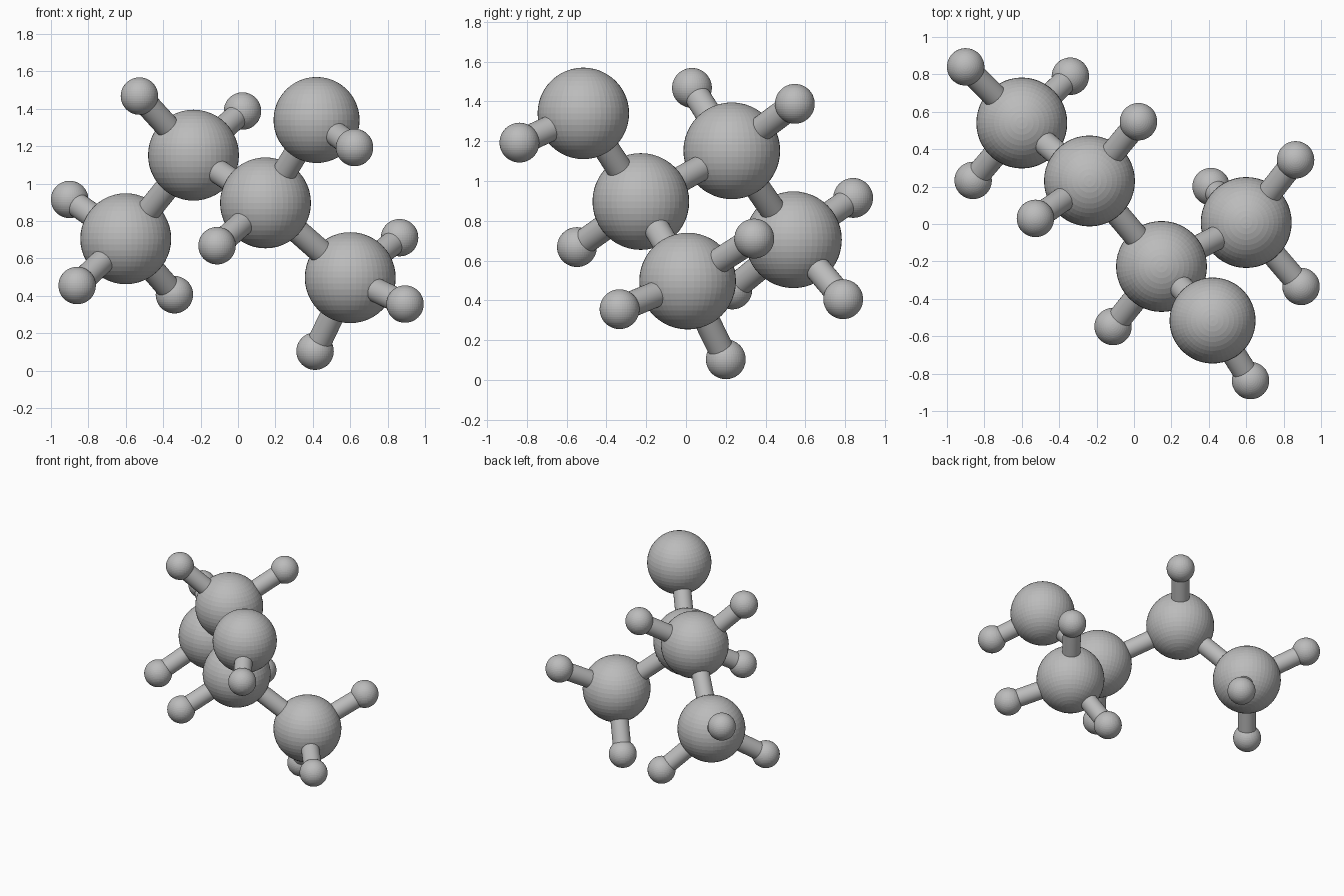
import bpy
from mathutils import Vector

cube = bpy.data.objects.get("Cube")
if cube:
    bpy.data.objects.remove(cube, do_unlink=True)

# One flat grey for everything
grey = bpy.data.materials.new("plain_grey")
grey.use_nodes = True
colour = (0.5, 0.5, 0.5, 1)
grey.diffuse_color = colour
grey.node_tree.nodes["Principled BSDF"].inputs["Base Color"].default_value = colour

LARGE, MEDIUM, SMALL, ROD = 0.243, 0.23, 0.10, 0.065


def finish(name):
    obj = bpy.context.object
    obj.name = name
    obj.data.materials.append(grey)
    return obj


def ball(name, centre, radius):
    bpy.ops.mesh.primitive_uv_sphere_add(
        segments=48, ring_count=24, radius=radius, location=centre)
    finish(name)


def rod(name, start, end):
    a, b = Vector(start), Vector(end)
    bpy.ops.mesh.primitive_cylinder_add(
        vertices=32, radius=ROD, depth=(b - a).length, location=(a + b) / 2)
    obj = finish(name)
    obj.rotation_euler = (b - a).to_track_quat("Z", "Y").to_euler()
    bpy.ops.object.shade_smooth_by_angle()


# Big balls: centre, radius, and the small balls attached to each
hubs = {
    "end_ball_right": ((-0.60, 0.54, 0.705), LARGE, [
        (-0.90, 0.84, 0.915), (-0.86, 0.233, 0.455), (-0.34, 0.79, 0.406)]),
    "chain_ball_upper": ((-0.238, 0.23, 1.152), LARGE, [
        (-0.527, 0.03, 1.468), (0.024, 0.547, 1.388)]),
    "chain_ball_middle": ((0.147, -0.227, 0.897), LARGE, [
        (-0.112, -0.548, 0.668)]),
    "end_ball_left": ((0.60, 0.008, 0.497), LARGE, [
        (0.864, 0.343, 0.711), (0.893, -0.334, 0.356), (0.412, 0.20, 0.104)]),
    "top_ball": ((0.42, -0.516, 1.34), MEDIUM, [
        (0.623, -0.837, 1.193)]),
}
for name, (centre, radius, tips) in hubs.items():
    ball(name, centre, radius)
    for i, tip in enumerate(tips, 1):
        ball(f"{name}_tip_{i}", tip, SMALL)
        rod(f"{name}_tip_rod_{i}", centre, tip)

# Rods joining the big balls
links = [("end_ball_right", "chain_ball_upper"),
         ("chain_ball_upper", "chain_ball_middle"),
         ("chain_ball_middle", "end_ball_left"),
         ("chain_ball_middle", "top_ball")]
for i, (a, b) in enumerate(links, 1):
    rod(f"link_rod_{i}", hubs[a][0], hubs[b][0])
